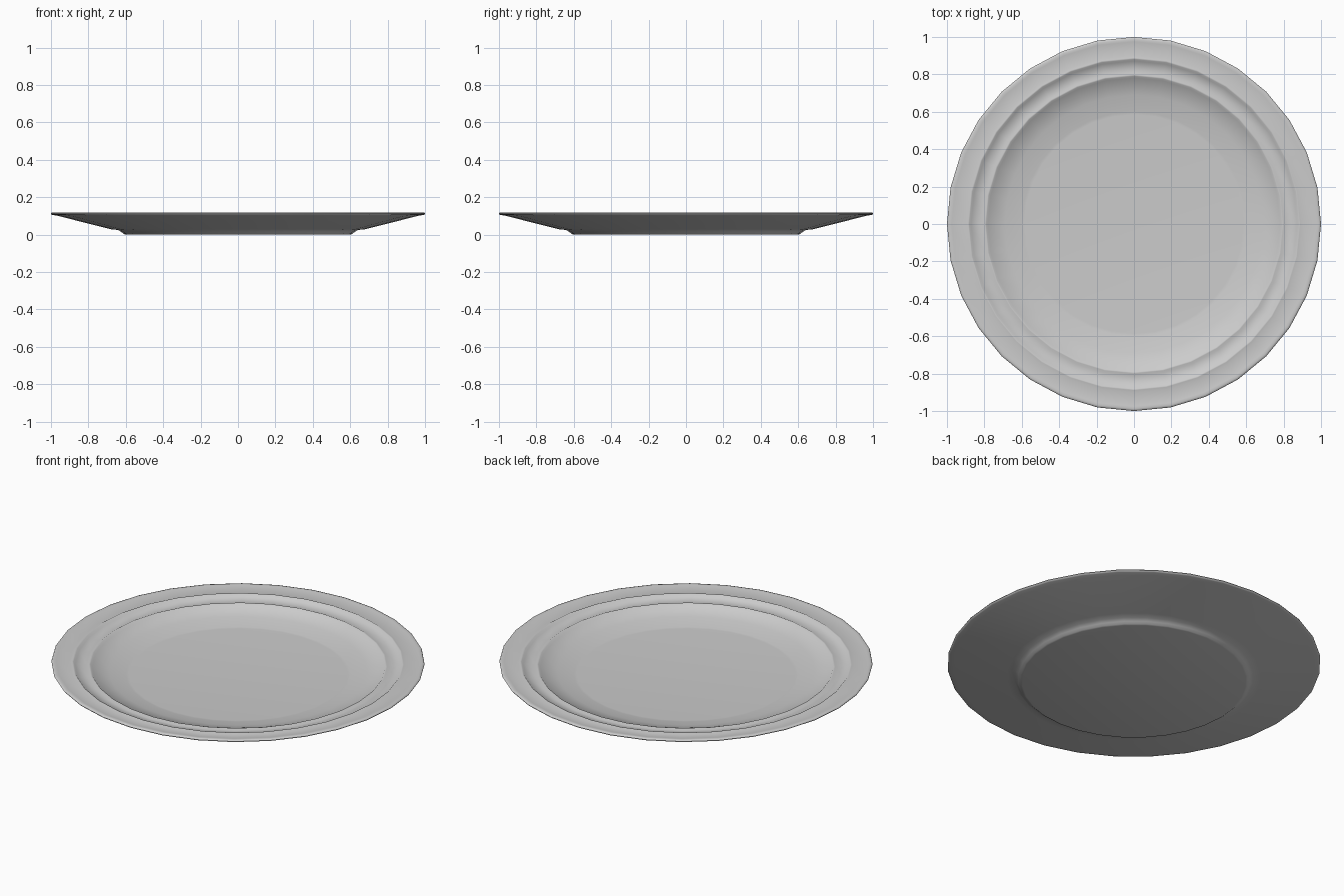
import bpy, bmesh, math

if "Cube" in bpy.data.objects:
    bpy.data.objects.remove(bpy.data.objects["Cube"])

SIDES = 32

# Cross-section of the plate (radius, height): underside outwards, over the lip, then inwards
underside = [(0.60, 0.0), (0.61, 0.003), (0.622, 0.013), (0.64, 0.025), (0.68, 0.029), (0.965, 0.101)]
lip = [(0.99, 0.105), (0.998, 0.108), (1.0, 0.112), (0.997, 0.117), (0.988, 0.119), (0.975, 0.118)]


def ridge(r, z, h=0.006):
    """Small raised ring on the rim, listed from outside to inside."""
    return [(r + 0.016, z), (r + 0.004, z + h), (r - 0.004, z + h - 0.001), (r - 0.014, z - 0.006)]


upper = ridge(0.885, 0.104) + ridge(0.795, 0.089) + [(0.69, 0.064), (0.60, 0.043), (0.585, 0.042)]
profile = underside + lip + upper

# Lathe the section into closed rings, capped by the foot and the floor
bm = bmesh.new()
rings = []
for r, z in profile:
    rings.append([bm.verts.new((r * math.cos(2 * math.pi * i / SIDES),
                                r * math.sin(2 * math.pi * i / SIDES), z)) for i in range(SIDES)])
for a, b in zip(rings, rings[1:]):
    for i in range(SIDES):
        j = (i + 1) % SIDES
        bm.faces.new((a[i], a[j], b[j], b[i]))
bm.faces.new(rings[0][::-1])
bm.faces.new(rings[-1])
bmesh.ops.recalc_face_normals(bm, faces=bm.faces)

mesh = bpy.data.meshes.new("plate")
bm.to_mesh(mesh)
bm.free()
plate = bpy.data.objects.new("plate", mesh)
bpy.context.collection.objects.link(plate)

# Smooth glaze
bpy.context.view_layer.objects.active = plate
plate.select_set(True)
bpy.ops.object.shade_smooth_by_angle(angle=math.radians(50))
